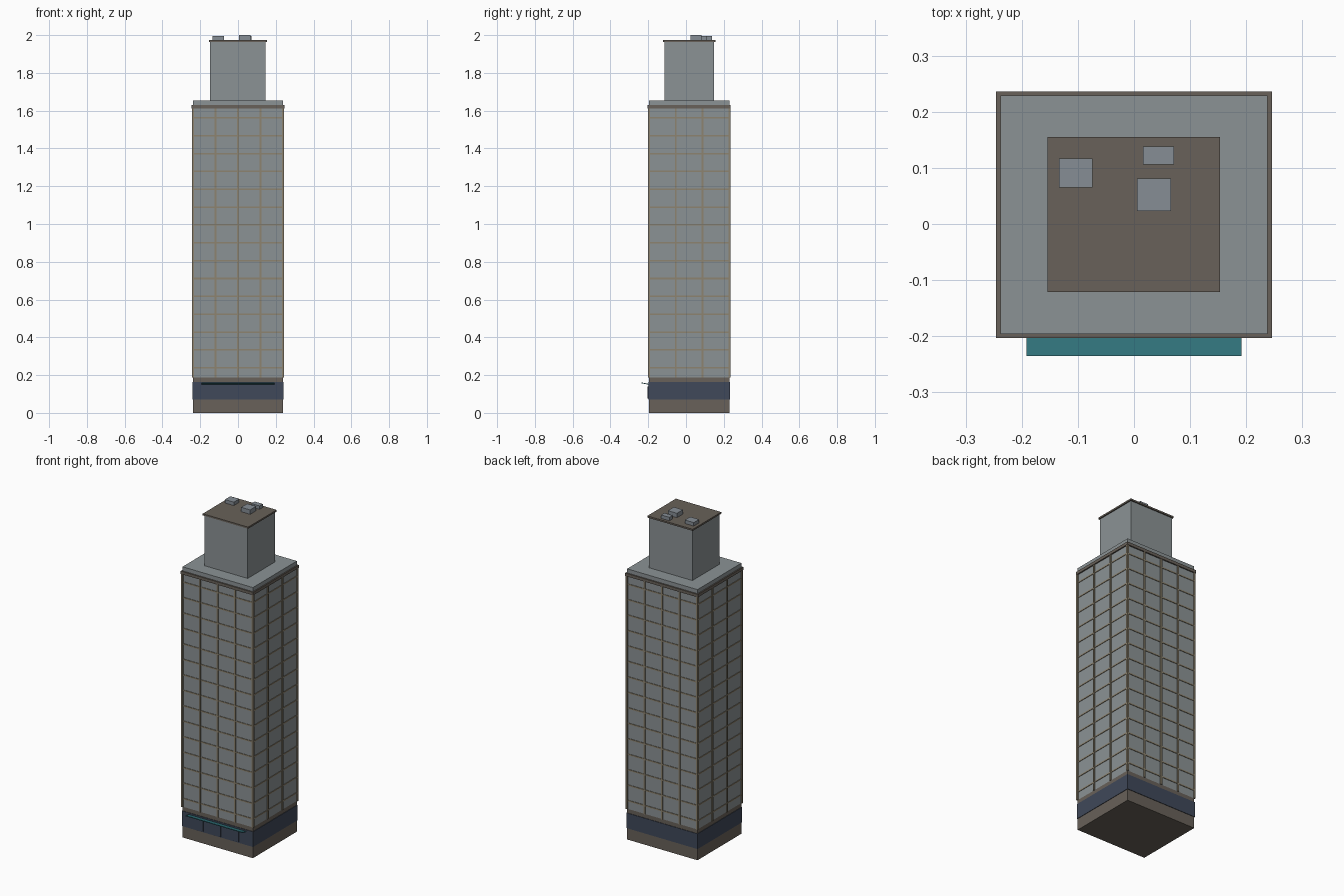
import bpy

if "Cube" in bpy.data.objects:
    bpy.data.objects.remove(bpy.data.objects["Cube"])


def material(name, rgb):
    m = bpy.data.materials.new(name)
    m.diffuse_color = (*rgb, 1)
    m.use_nodes = True
    m.node_tree.nodes["Principled BSDF"].inputs["Base Color"].default_value = m.diffuse_color
    return m


STONE = material("brown_stone", (0.14, 0.12, 0.10))
TAN = material("tan_metal", (0.27, 0.23, 0.16))
WALL = material("grey_panel", (0.26, 0.29, 0.30))
GLASS = material("dark_glass", (0.05, 0.065, 0.10))
TEAL = material("teal_canopy", (0.03, 0.17, 0.20))
UNIT = material("roof_unit_grey", (0.24, 0.27, 0.30))


def box(name, x0, x1, y0, y1, z0, z1, mat):
    v = [(x, y, z) for z in (z0, z1) for x, y in ((x0, y0), (x1, y0), (x1, y1), (x0, y1))]
    f = [(3, 2, 1, 0), (4, 5, 6, 7)] + [(i, (i + 1) % 4, (i + 1) % 4 + 4, i + 4) for i in range(4)]
    me = bpy.data.meshes.new(name)
    me.from_pydata(v, [], f)
    me.materials.append(mat)
    ob = bpy.data.objects.new(name, me)
    bpy.context.collection.objects.link(ob)
    return ob


X, Y0, Y1 = 0.238, -0.196, 0.229  # wall planes of the shaft


def slab(name, grow, z0, z1, mat):
    return box(name, -X - grow, X + grow, Y0 - grow, Y1 + grow, z0, z1, mat)


# Stacked storeys
slab("base_plinth", 0, 0, 0.07, STONE)
slab("lobby_glass", 0.003, 0.07, 0.163, GLASS)
slab("lobby_band", 0.0, 0.163, 0.188, STONE)
slab("shaft", 0, 0.188, 1.612, WALL)
slab("cornice", 0.0075, 1.612, 1.63, STONE)
slab("roof_slab", 0, 1.63, 1.655, WALL)

# Floor lines wrapping the shaft
for i in range(15):
    z = 0.239 + 0.0945 * i
    slab(f"floor_line_{i}", 0.003, z - 0.004, z + 0.004, TAN)

# Vertical mullions: four bays front and back, three bays on the sides
W, P = 0.005, 0.006
for i in range(1, 4):
    x = -X + 2 * X * i / 4
    box(f"front_mullion_{i}", x - W, x + W, Y0 - P, Y0 + W, 0.188, 1.612, TAN)
    box(f"back_mullion_{i}", x - W, x + W, Y1 - W, Y1 + P, 0.188, 1.612, TAN)
for i in range(1, 3):
    y = Y0 + (Y1 - Y0) * i / 3
    box(f"left_mullion_{i}", -X - P, -X + W, y - W, y + W, 0.188, 1.612, TAN)
    box(f"right_mullion_{i}", X - W, X + P, y - W, y + W, 0.188, 1.612, TAN)
for sx in (-1, 1):
    for y, s in ((Y0, -1), (Y1, 1)):
        xs = sorted((sx * (X - W), sx * (X + P)))
        ys = sorted((y - s * W, y + s * P))
        box("corner_post", *xs, *ys, 0.188, 1.612, TAN)

# Entrance doors and sloping canopy
for x in (-0.12, 0.0, 0.12):
    box("entrance_door", x - 0.025, x + 0.025, -0.203, -0.19, 0.075, 0.14, GLASS)
canopy = box("canopy", -0.192, 0.192, -0.235, -0.196, 0.149, 0.153, TEAL)
for v in canopy.data.vertices:
    if v.co.y < -0.22:
        v.co.z += 0.008

# Penthouse, its cap and the rooftop units
box("penthouse", -0.147, 0.146, -0.115, 0.148, 1.655, 1.963, WALL)
box("penthouse_cap", -0.154, 0.153, -0.121, 0.155, 1.963, 1.973, STONE)
for i, (x0, x1, y0, y1, top) in enumerate((
        (-0.134, -0.074, 0.065, 0.117, 1.994),
        (0.005, 0.066, 0.023, 0.081, 2.0),
        (0.016, 0.071, 0.106, 0.138, 1.994))):
    box(f"roof_unit_{i}", x0, x1, y0, y1, 1.973, top, UNIT)
